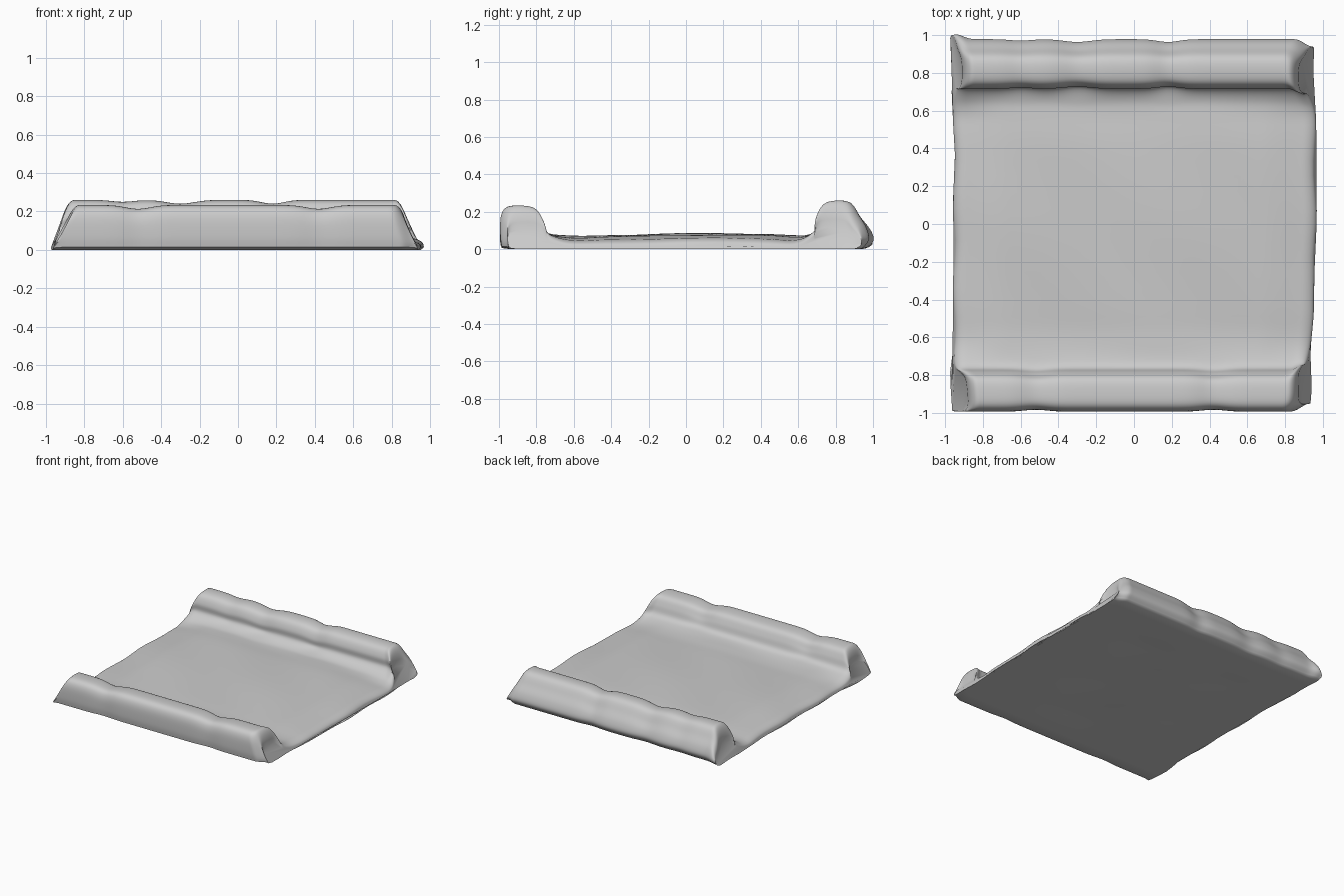
import bpy
import math
from mathutils import Vector

cube = bpy.data.objects.get("Cube")
if cube:
    bpy.data.objects.remove(cube)

clay = bpy.data.materials.new("grey")
clay.use_nodes = True
GREY = (0.6, 0.6, 0.6, 1)
clay.diffuse_color = GREY
clay.node_tree.nodes["Principled BSDF"].inputs["Base Color"].default_value = GREY

# Side profile (y, z): front roll, floor, back roll, then the flat underside
PROFILE = [(-0.985, 0.02), (-0.993, 0.08), (-0.99, 0.18), (-0.96, 0.23), (-0.89, 0.239),
           (-0.82, 0.225), (-0.785, 0.17), (-0.76, 0.105), (-0.70, 0.078), (-0.58, 0.065),
           (-0.40, 0.07), (0.0, 0.08), (0.40, 0.078), (0.58, 0.07), (0.66, 0.082),
           (0.715, 0.125), (0.717, 0.19), (0.75, 0.25), (0.82, 0.266), (0.885, 0.25),
           (0.93, 0.18), (0.965, 0.12), (0.978, 0.06), (0.95, 0.015)]
BASE = 0.006
STEPS = 5
STATIONS = 96


def smooth_path(pts):
    """Catmull-Rom curve through the points."""
    out = []
    for i in range(len(pts) - 1):
        a, b, c, d = (Vector(pts[min(max(i + k, 0), len(pts) - 1)]) for k in (-1, 0, 1, 2))
        for s in range(STEPS):
            t = s / STEPS
            out.append(0.5 * (2 * b + (c - a) * t + (2 * a - 5 * b + 4 * c - d) * t * t
                              + (3 * b - a - 3 * c + d) * t ** 3))
    return out + [Vector(pts[-1])]


def bump(x, centre, width):
    return math.exp(-((x - centre) / width) ** 2)


def ramp(v, lo, hi):
    t = min(max((v - lo) / (hi - lo), 0), 1)
    return t * t * (3 - 2 * t)


def place(u, y, z):
    """Puts a profile point at station u, with tapered ends and hand-made dents."""
    side = abs(u)
    front, back = ramp(-y, 0.6, 0.8), ramp(y, 0.55, 0.72)
    # Half width, narrowing up the roll ends
    if u < 0:
        half = 0.952 + 0.016 * (front + back) + 0.006 * math.sin(14 * y)
        taper = 0.42 * front + 0.22 * back
    else:
        half = 0.962 - 0.018 * (y - 0.1) ** 2 + 0.006 * math.sin(13 * y + 1) - 0.01 * ramp(-y, 0.25, 0.4)
        taper = 0.33 * (front + back)
    x = u * (half - taper * max(0, z - 0.04))
    # Rounded ends
    end = max(0, (side - 0.93) / 0.07)
    drop = 1 - math.sqrt(max(0, 1 - end * end))
    z = BASE + (z - BASE) * (1 - 0.55 * drop)
    # Dents along the crests, and a gently uneven floor
    dent = (back * (bump(x, -0.3, 0.1) + bump(x, 0.18, 0.08) + 0.5 * bump(x, -0.6, 0.08))
            + front * (bump(x, -0.52, 0.09) + bump(x, 0.42, 0.09)))
    height = ramp(z, 0.05, 0.2)
    z -= 0.02 * dent * height
    floor = (1 - front) * (1 - back)
    z += floor * (0.009 * math.cos(1.6 * x) - 0.018 * ramp(side, 0.7, 1)
                  + 0.004 * math.sin(7 * x + 4 * y) * math.cos(5 * y))
    centre = -0.89 * front + 0.83 * back
    y += (centre - y) * 0.1 * dent * (front + back)
    # Corner pulled out at the back of the left-hand side seen from the front
    corner = bump(x, -0.94, 0.05) * ramp(y, 0.9, 0.98)
    y += 0.025 * corner
    # Round the plan corners on the other side
    y -= 0.04 * y * ramp(u, 0.9, 1) * (front + back)
    return x, y, max(z, BASE)


# Loft the profile across the width
path = smooth_path(PROFILE)
ring = [(p.x, p.y) for p in path]
ring += [(0.93 - 1.87 * k / 24, 0.0) for k in range(25)]
n = len(ring)
verts, faces = [], []
for i in range(STATIONS + 1):
    u = math.sin(math.pi / 2 * (2 * i / STATIONS - 1) * 0.94) / math.sin(math.pi / 2 * 0.94)
    verts += [place(u, y, z) for y, z in ring]
for i in range(STATIONS):
    for j in range(n):
        k = (j + 1) % n
        faces.append((i * n + j, i * n + k, (i + 1) * n + k, (i + 1) * n + j))
faces.append(tuple(reversed(range(n))))
faces.append(tuple(range(STATIONS * n, (STATIONS + 1) * n)))

mesh = bpy.data.meshes.new("rolled_slab")
mesh.from_pydata(verts, [], faces)
low = min(v.co.z for v in mesh.vertices)
for v in mesh.vertices:
    v.co.z -= low
mesh.validate()
mesh.materials.append(clay)
slab = bpy.data.objects.new("rolled_slab", mesh)
bpy.context.collection.objects.link(slab)

# Consistent outward faces and smooth shading
bpy.context.view_layer.objects.active = slab
slab.select_set(True)
bpy.ops.object.mode_set(mode='EDIT')
bpy.ops.mesh.select_all(action='SELECT')
bpy.ops.mesh.normals_make_consistent(inside=False)
bpy.ops.object.mode_set(mode='OBJECT')
bpy.ops.object.shade_smooth_by_angle(angle=math.radians(50))
